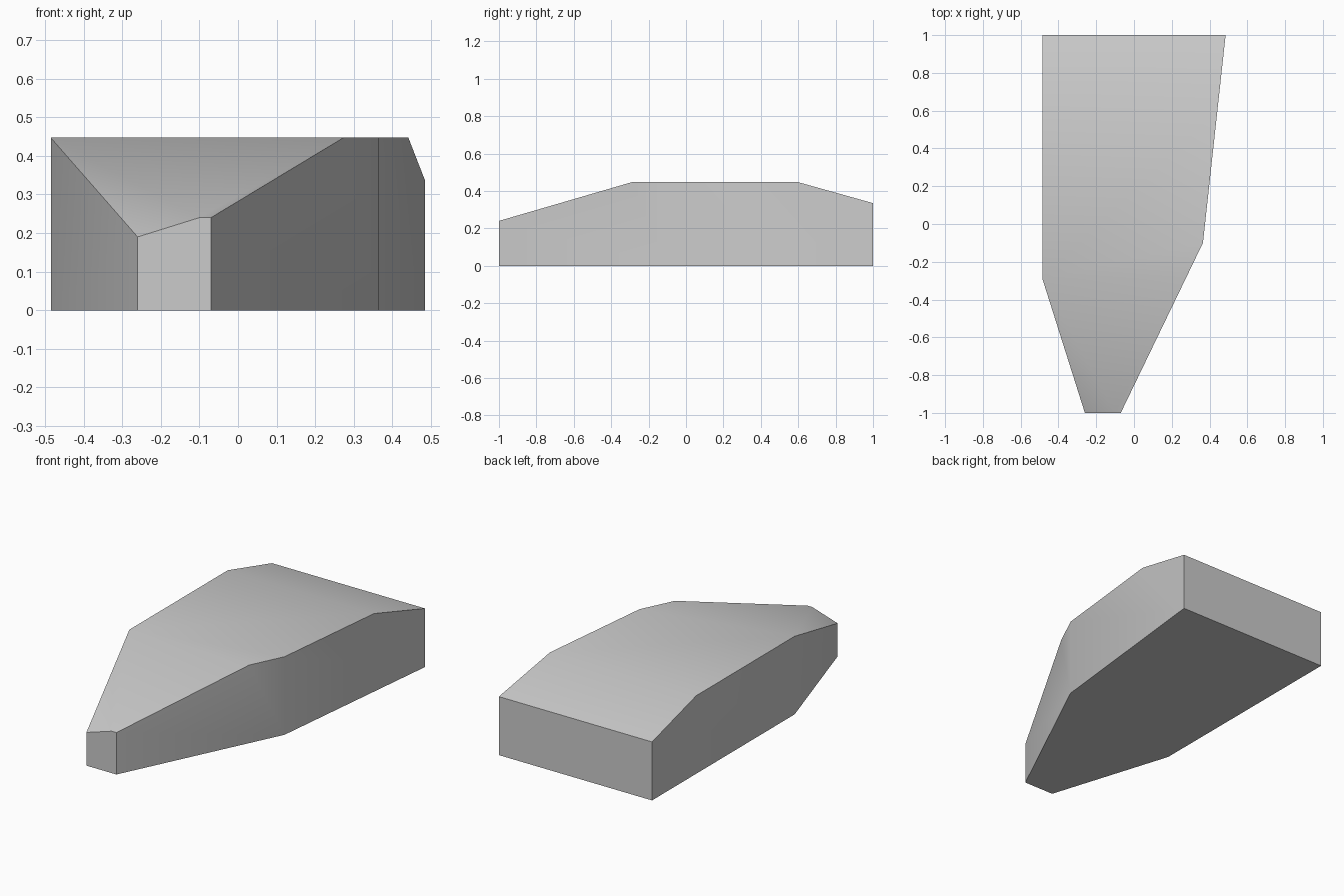
import bpy, bmesh, math
from mathutils import Vector

cube = bpy.data.objects.get("Cube")
if cube:
    bpy.data.objects.remove(cube, do_unlink=True)

HEIGHT = 0.447
FOOTPRINT = [(-0.485, 1), (-0.485, -0.29), (-0.26, -1), (-0.07, -1), (0.365, -0.1), (0.485, 1)]

# Plain grey material
grey = bpy.data.materials.new("light_grey")
grey.use_nodes = True
colour = (0.6, 0.6, 0.6, 1)
grey.diffuse_color = colour
grey.node_tree.nodes["Principled BSDF"].inputs["Base Color"].default_value = colour


def trim(bm, a, b, c):
    """Cut away everything above the plane through three points and cap it."""
    a, b, c = Vector(a), Vector(b), Vector(c)
    normal = (b - a).cross(c - a).normalized()
    if normal.z < 0:
        normal.negate()
    bmesh.ops.bisect_plane(bm, geom=bm.verts[:] + bm.edges[:] + bm.faces[:], dist=1e-4,
                           plane_co=a, plane_no=normal, clear_outer=True)
    bmesh.ops.holes_fill(bm, edges=bm.edges[:], sides=0)


# Block extruded from its footprint
bm = bmesh.new()
base = bm.faces.new([bm.verts.new((x, y, 0)) for x, y in FOOTPRINT])
top = bmesh.ops.extrude_face_region(bm, geom=[base], use_keep_orig=True)
bmesh.ops.translate(bm, vec=(0, 0, HEIGHT),
                    verts=[v for v in top["geom"] if isinstance(v, bmesh.types.BMVert)])

# Rear slope, front slope, and the small facet at the front right corner
trim(bm, (0, 0.6, HEIGHT), (1, 0.6, HEIGHT), (0, 1, 0.335))
trim(bm, (0, -0.29, HEIGHT), (1, -0.29, HEIGHT), (0, -1, 0.24))
trim(bm, (-0.485, -0.29, HEIGHT), (-0.26, -1, 0.19), (-0.10, -1, 0.24))

bmesh.ops.remove_doubles(bm, verts=bm.verts[:], dist=1e-3)
bmesh.ops.recalc_face_normals(bm, faces=bm.faces[:])
mesh = bpy.data.meshes.new("sloped_block")
bm.to_mesh(mesh)
bm.free()
mesh.materials.append(grey)

block = bpy.data.objects.new("sloped_block", mesh)
bpy.context.collection.objects.link(block)
bpy.ops.object.select_all(action='DESELECT')
block.select_set(True)
bpy.context.view_layer.objects.active = block
bpy.ops.object.shade_smooth_by_angle(angle=math.radians(30))
